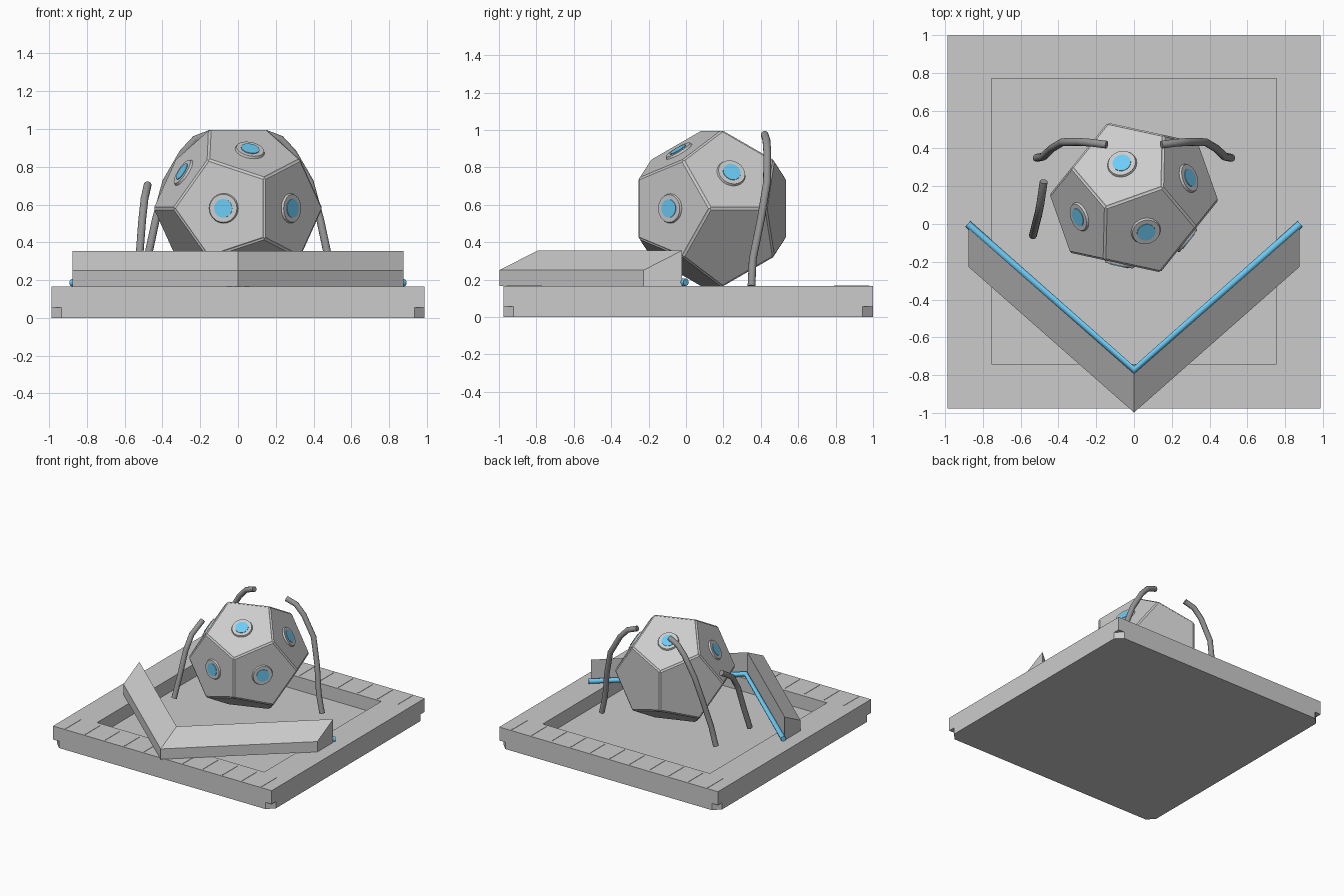
import bpy, bmesh, math
from mathutils import Vector, Matrix

if "Cube" in bpy.data.objects:
    bpy.data.objects.remove(bpy.data.objects["Cube"])

PHI = (1 + 5 ** 0.5) / 2


def material(name, rgb):
    m = bpy.data.materials.new(name)
    m.diffuse_color = (*rgb, 1)
    m.use_nodes = True
    m.node_tree.nodes["Principled BSDF"].inputs["Base Color"].default_value = m.diffuse_color
    return m


BLUE = material("blue_glow", (0.15, 0.6, 0.92))
DARK = material("dark_rubber", (0.3, 0.3, 0.3))


def finish(name, bm, mat=None):
    bmesh.ops.recalc_face_normals(bm, faces=bm.faces)
    mesh = bpy.data.meshes.new(name)
    bm.to_mesh(mesh)
    bm.free()
    ob = bpy.data.objects.new(name, mesh)
    bpy.context.collection.objects.link(ob)
    if mat:
        mesh.materials.append(mat)
    return ob


def loft(name, rings, closed=False, mat=None):
    """Skin a list of equal-sized rings; cap the ends or join them up."""
    bm = bmesh.new()
    vs = [[bm.verts.new(p) for p in r] for r in rings]
    n = len(rings[0])
    for k in range(len(vs) if closed else len(vs) - 1):
        a, b = vs[k], vs[(k + 1) % len(vs)]
        for i in range(n):
            j = (i + 1) % n
            bm.faces.new((a[i], a[j], b[j], b[i]))
    if not closed:
        bm.faces.new(vs[0])
        bm.faces.new(vs[-1])
    return finish(name, bm, mat)


def tube(name, pts, radius, sides, mat, steps=1):
    cu = bpy.data.curves.new(name, 'CURVE')
    cu.dimensions = '3D'
    cu.bevel_depth = radius
    cu.bevel_resolution = (sides - 4) // 2
    cu.use_fill_caps = True
    cu.resolution_u = steps
    sp = cu.splines.new('POLY')
    sp.points.add(len(pts) - 1)
    for p, co in zip(sp.points, pts):
        p.co = (*co, 1)
    cu.materials.append(mat)
    ob = bpy.data.objects.new(name, cu)
    bpy.context.collection.objects.link(ob)
    return ob


# Base: floor slab with cut corners, and a square frame on it
CY, H, FLOOR, TOP = 0.011, 0.988, 0.055, 0.165


def square(h, z, cy=CY):
    return [(sx * h, cy + sy * h, z) for sx, sy in ((-1, -1), (1, -1), (1, 1), (-1, 1))]


C = H - 0.055
octagon = [(-C, -H), (C, -H), (H, -C), (H, C), (C, H), (-C, H), (-H, C), (-H, -C)]
loft("base_floor", [[(x, y + CY, z) for x, y in octagon] for z in (0, FLOOR)])
loft("base_frame", [square(H, FLOOR), square(H, TOP), square(0.755, TOP, 0.015),
                    square(0.755, FLOOR, 0.015)], closed=True)

# Thin marks across the front and back rims
bm = bmesh.new()
for i in range(-5, 6):
    for y in (-0.865, 0.885):
        bmesh.ops.create_cube(bm, size=1, matrix=Matrix.Translation((i * 0.177, y, TOP))
                              @ Matrix.Diagonal((0.008, 0.19, 0.005, 1)))
finish("rim_marks", bm)

# V-shaped barrier, sloped on the outside
profile = [(0, TOP), (-0.205, TOP), (-0.205, 0.25), (0, 0.355)]
loft("barrier", [[(x, y0 + dy, z) for dy, z in profile]
                 for x, y0 in ((-0.876, -0.022), (0, -0.793), (0.876, -0.022))])
tube("barrier_light_strip", [(-0.88, 0.0, 0.186), (0, -0.773, 0.186), (0.88, 0.0, 0.186)],
     0.02, 8, BLUE)

# Twelve-sided pod with raised panels, standing on an edge
CENTER = Vector((0, 0.14, 0.58))
TURN = Matrix.Translation(CENTER) @ Matrix.Rotation(math.radians(19.5), 4, 'Z')
S = 0.42 / PHI
RAISE = 0.006
INRADIUS = S * PHI ** 2 / math.sqrt(1 + PHI ** 2)
k = S * (INRADIUS - RAISE) / INRADIUS
signs = (-1, 1)
corners = [(a, b, c) for a in signs for b in signs for c in signs]
for a in signs:
    for b in signs:
        corners += [(a / PHI, 0, b * PHI), (0, a * PHI, b / PHI), (a * PHI, b / PHI, 0)]
bm = bmesh.new()
for c in corners:
    bm.verts.new(Vector(c) * k)
bmesh.ops.convex_hull(bm, input=bm.verts)
bmesh.ops.dissolve_limit(bm, angle_limit=0.05, verts=bm.verts, edges=bm.edges)
bmesh.ops.recalc_face_normals(bm, faces=bm.faces)
bmesh.ops.inset_individual(bm, faces=bm.faces[:], thickness=0.007, depth=RAISE)
bm.transform(TURN)
finish("pod", bm)

# Round lamps on the four upper and two front panels
lamps = [(0, -1, PHI), (0, 1, PHI), (PHI, 0, 1), (-PHI, 0, 1), (1, -PHI, 0), (-1, -PHI, 0)]


def disc(name, r1, r2, height, mat=None):
    bm = bmesh.new()
    for n in lamps:
        n = Vector(n).normalized()
        m = TURN @ Matrix.Translation(n * (INRADIUS + height / 2 - 0.002)) \
            @ n.to_track_quat('Z', 'Y').to_matrix().to_4x4()
        bmesh.ops.create_cone(bm, cap_ends=True, segments=24, radius1=r1, radius2=r2,
                              depth=height, matrix=m)
    finish(name, bm, mat)


disc("lamp_rims", 0.08, 0.074, 0.014)
disc("lamp_lenses", 0.049, 0.049, 0.018, BLUE)

# Bent hoses: a mirrored pair behind and a shorter one at the left
hose = [(0.515, 0.35, TOP), (0.48, 0.357, 0.31), (0.435, 0.40, 0.52), (0.38, 0.433, 0.72),
        (0.29, 0.435, 0.875), (0.225, 0.43, 0.945), (0.145, 0.42, 0.975)]
tube("right_hose", hose, 0.021, 12, DARK)
tube("left_hose", [(-x, y, z) for x, y, z in hose], 0.021, 12, DARK)
tube("short_hose", [(-0.535, -0.06, TOP), (-0.52, 0.0, 0.35), (-0.507, 0.05, 0.52),
                    (-0.495, 0.11, 0.63), (-0.478, 0.225, 0.705)], 0.021, 12, DARK)
